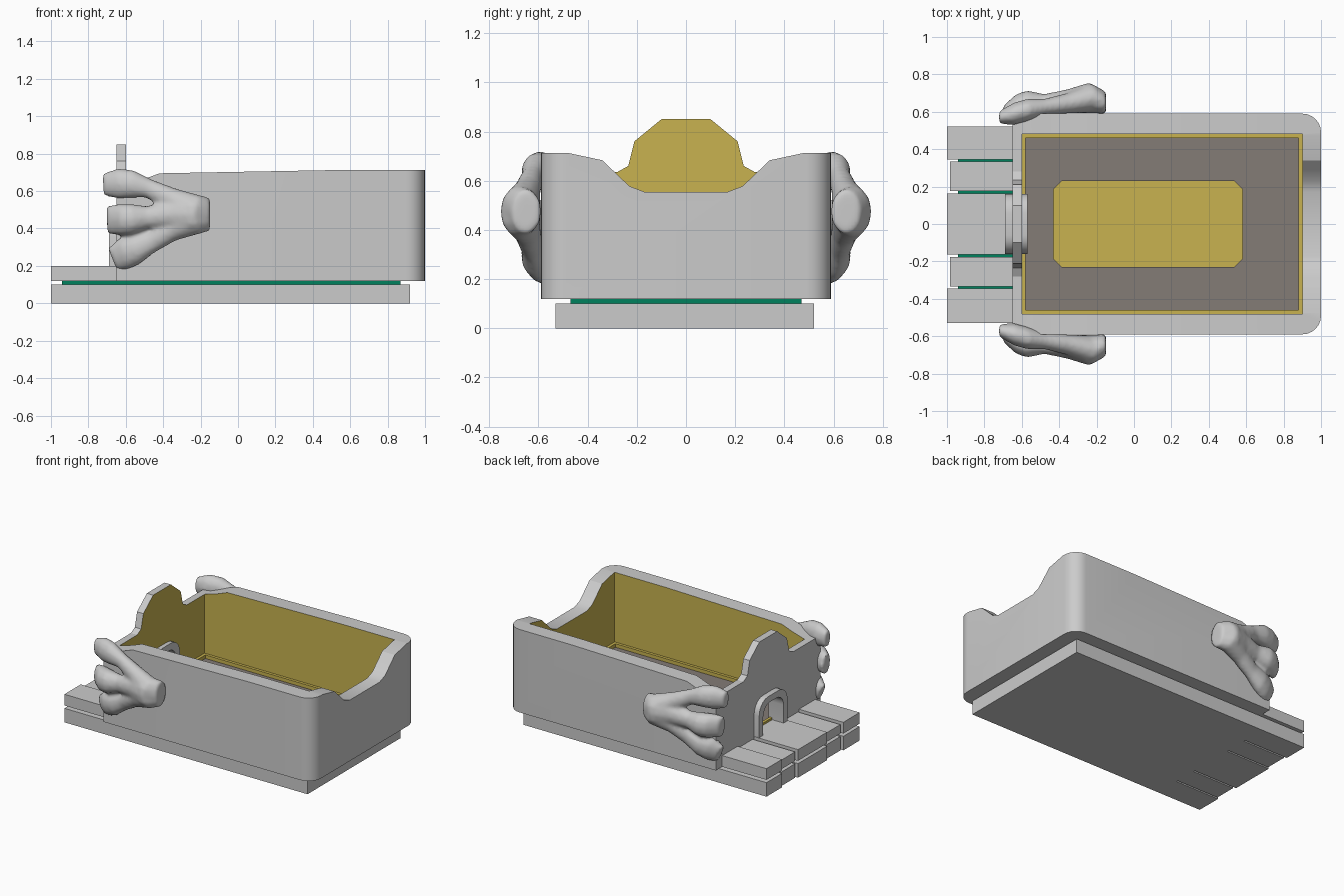
import bpy, bmesh, math
from mathutils import Vector

if "Cube" in bpy.data.objects:
    bpy.data.objects.remove(bpy.data.objects["Cube"])


def material(name, col):
    m = bpy.data.materials.new(name)
    m.diffuse_color = (*col, 1)
    m.use_nodes = True
    m.node_tree.nodes["Principled BSDF"].inputs["Base Color"].default_value = m.diffuse_color
    return m


YELLOW = material("yellow", (0.58, 0.45, 0.08))
BROWN = material("brown", (0.23, 0.20, 0.18))
GREEN = material("green", (0.0, 0.22, 0.11))


def add(name, bm, mat=None):
    bmesh.ops.recalc_face_normals(bm, faces=bm.faces)
    me = bpy.data.meshes.new(name)
    bm.to_mesh(me)
    bm.free()
    ob = bpy.data.objects.new(name, me)
    bpy.context.collection.objects.link(ob)
    if mat:
        me.materials.append(mat)
    return ob


def prism(name, pts, axis, a, b, mat=None):
    """Extrude a 2D outline from a to b along the named axis."""
    place = {'x': lambda p, t: (t, p[0], p[1]),
             'y': lambda p, t: (p[0], t, p[1]),
             'z': lambda p, t: (p[0], p[1], t)}[axis]
    bm = bmesh.new()
    lo = [bm.verts.new(place(p, a)) for p in pts]
    hi = [bm.verts.new(place(p, b)) for p in pts]
    bm.faces.new(lo)
    bm.faces.new(hi)
    n = len(pts)
    for i in range(n):
        bm.faces.new((lo[i], lo[(i + 1) % n], hi[(i + 1) % n], hi[i]))
    return add(name, bm, mat)


def box(name, x0, x1, y0, y1, z0, z1, mat=None):
    return prism(name, [(x0, y0), (x1, y0), (x1, y1), (x0, y1)], 'z', z0, z1, mat)


def bake(ob):
    dg = bpy.context.evaluated_depsgraph_get()
    me = bpy.data.meshes.new_from_object(ob.evaluated_get(dg))
    ob.modifiers.clear()
    ob.data = me


def cut(ob, cutter):
    m = ob.modifiers.new("cut", 'BOOLEAN')
    m.object, m.operation, m.solver = cutter, 'DIFFERENCE', 'EXACT'
    bake(ob)
    bpy.data.objects.remove(cutter)


def smooth(ob, deg=35):
    bpy.ops.object.select_all(action='DESELECT')
    bpy.context.view_layer.objects.active = ob
    ob.select_set(True)
    bpy.ops.object.shade_smooth_by_angle(angle=math.radians(deg))


def both_sides(half):
    """Mirror a half profile of (y, z) points running from outside to centre."""
    return half + [(-y, z) for y, z in reversed(half)]


def arch(w, z0, z1, r, n=5):
    half = [(w, z0)]
    for i in range(n + 1):
        t = math.pi / 2 * i / n
        half.append((w - r + r * math.cos(t), z1 - r + r * math.sin(t)))
    return both_sides(half)


# base slab and coloured layer
box("base_slab", -0.65, 0.92, -0.53, 0.52, 0, 0.10)
box("green_layer", -0.94, 0.87, -0.47, 0.47, 0.10, 0.12, GREEN)

# planked porch, in a lower and an upper course
edges = [-0.53, -0.34, -0.17, 0.17, 0.34, 0.52]
for i in range(5):
    mid = i in (1, 3)
    g = 0.006
    y0 = edges[i] + (g if i else 0)
    y1 = edges[i + 1] - (g if i < 4 else 0)
    x0 = -0.985 if mid else -1
    box(f"base_plank_{i}", x0, -0.65, y0, y1, 0, 0.10)
    box(f"porch_plank_{i}", x0, -0.63, y0, y1, 0.12, 0.185 if mid else 0.20)

# tub: solid with rounded corners at the far end
R = 0.10
plan = [(-0.65, 0.59), (-0.65, -0.59)]
for sy, start in ((-1, -90), (1, 0)):
    for i in range(7):
        t = math.radians(start + 15 * i)
        plan.append((1 - R + R * math.cos(t), sy * (0.59 - R) + R * math.sin(t)))
tub = prism("tub", plan, 'z', 0.12, 0.95)
cut(tub, box("cavity", -0.60, 0.90, -0.48, 0.48, 0.15, 1.2))
# side rims
cut(tub, prism("rim_cut", [(-0.60, 0.635), (-0.50, 0.665), (-0.42, 0.695), (0.5, 0.712),
                           (1.1, 0.712), (1.1, 1.2), (-0.60, 1.2)], 'y', -0.7, 0.7))
# dip in the far end
cut(tub, prism("dip_cut", [(0.475, 0.9)] + both_sides(
    [(0.475, 0.712), (0.34, 0.683), (0.29, 0.635), (0.23, 0.578), (0.17, 0.555)])
    + [(-0.475, 0.9)], 'x', 0.85, 1.1))
# raised headboard outline
cut(tub, prism("head_cut", [(0.7, 1.2)] + both_sides(
    [(0.7, 0.635), (0.28, 0.635), (0.235, 0.66), (0.21, 0.76), (0.10, 0.85)])
    + [(-0.7, 1.2)], 'x', -0.8, -0.60))
# doorway
cut(tub, prism("door_cut", arch(0.115, 0.20, 0.41, 0.08), 'x', -0.8, -0.55))
tub.data.materials.clear()
tub.data.materials.append(None)
tub.data.materials.append(YELLOW)
for p in tub.data.polygons:
    vs = [tub.data.vertices[i].co for i in p.vertices]
    n = p.normal
    inner = (abs(n.y) > 0.99 and all(abs(abs(v.y) - 0.48) < 1e-3 for v in vs)
             or n.x > 0.99 and all(abs(v.x + 0.60) < 1e-3 for v in vs)
             or n.x < -0.99 and all(abs(v.x - 0.90) < 1e-3 for v in vs)
             or n.z > 0.99 and all(abs(v.z - 0.15) < 1e-3 for v in vs))
    p.material_index = int(inner)
smooth(tub, 25)

# yellow lip around the floor, brown floor with a clipped opening
lip = box("floor_lip", -0.60, 0.90, -0.48, 0.48, 0.15, 0.215, YELLOW)
cut(lip, box("lip_cut", -0.58, 0.88, -0.46, 0.46, 0.1, 0.3, YELLOW))
floor = box("floor", -0.58, 0.88, -0.46, 0.46, 0.15, 0.19, BROWN)
c = 0.045
cut(floor, prism("floor_cut", [(-0.43 + c, -0.23), (0.58 - c, -0.23), (0.58, -0.23 + c), (0.58, 0.23 - c),
                               (0.58 - c, 0.23), (-0.43 + c, 0.23), (-0.43, 0.23 - c), (-0.43, -0.23 + c)],
                 'z', 0.1, 0.3, BROWN))

# door frame
frame = prism("door_frame", arch(0.16, 0.19, 0.455, 0.10), 'x', -0.69, -0.57)
cut(frame, prism("frame_cut", arch(0.115, 0.1, 0.41, 0.08), 'x', -0.8, -0.5))
smooth(frame)


# three-toed paws gripping the sides
def tube(bm, path, n=12):
    """Loft rings along points of (x, y, z, radius in y, radius in z)."""
    rings = []
    for i, (x, y, z, ry, rz) in enumerate(path):
        a, b = path[max(i - 1, 0)], path[min(i + 1, len(path) - 1)]
        slope = (b[2] - a[2]) / (b[0] - a[0]) * 0.8
        ring = []
        for k in range(n):
            t = 2 * math.pi * k / n
            dz = rz * math.sin(t)
            ring.append(bm.verts.new((x - slope * dz, y + ry * math.cos(t), z + dz)))
        rings.append(ring)
    for r, s in zip(rings, rings[1:]):
        for k in range(n):
            bm.faces.new((r[k], r[(k + 1) % n], s[(k + 1) % n], s[k]))
    bm.faces.new(rings[0])
    bm.faces.new(rings[-1])


bm = bmesh.new()
toes = [[(-0.36, 0.645, 0.56, 0.055, 0.055), (-0.48, 0.625, 0.615, 0.045, 0.05),
         (-0.57, 0.61, 0.638, 0.06, 0.075), (-0.64, 0.59, 0.64, 0.06, 0.082), (-0.72, 0.57, 0.635, 0.035, 0.06)],
        [(-0.36, 0.66, 0.475, 0.06, 0.075), (-0.48, 0.645, 0.46, 0.05, 0.06),
         (-0.57, 0.645, 0.45, 0.07, 0.083), (-0.63, 0.625, 0.448, 0.07, 0.085), (-0.70, 0.585, 0.445, 0.045, 0.075)],
        [(-0.36, 0.645, 0.39, 0.055, 0.055), (-0.47, 0.625, 0.325, 0.045, 0.055),
         (-0.55, 0.61, 0.285, 0.06, 0.075), (-0.61, 0.59, 0.265, 0.06, 0.082), (-0.67, 0.57, 0.235, 0.035, 0.06)]]
for toe in toes:
    tube(bm, [(-0.15, 0.648, 0.475, 0.06, 0.09), (-0.24, 0.675, 0.475, 0.082, 0.105)] + toe)
paw = add("paw", bm)
m = paw.modifiers.new("blend", 'REMESH')
m.mode, m.voxel_size = 'VOXEL', 0.013
m = paw.modifiers.new("relax", 'SMOOTH')
m.iterations, m.factor = 5, 0.5
bake(paw)
m = paw.modifiers.new("other_side", 'MIRROR')
m.use_axis = (False, True, False)
bake(paw)
smooth(paw, 50)
